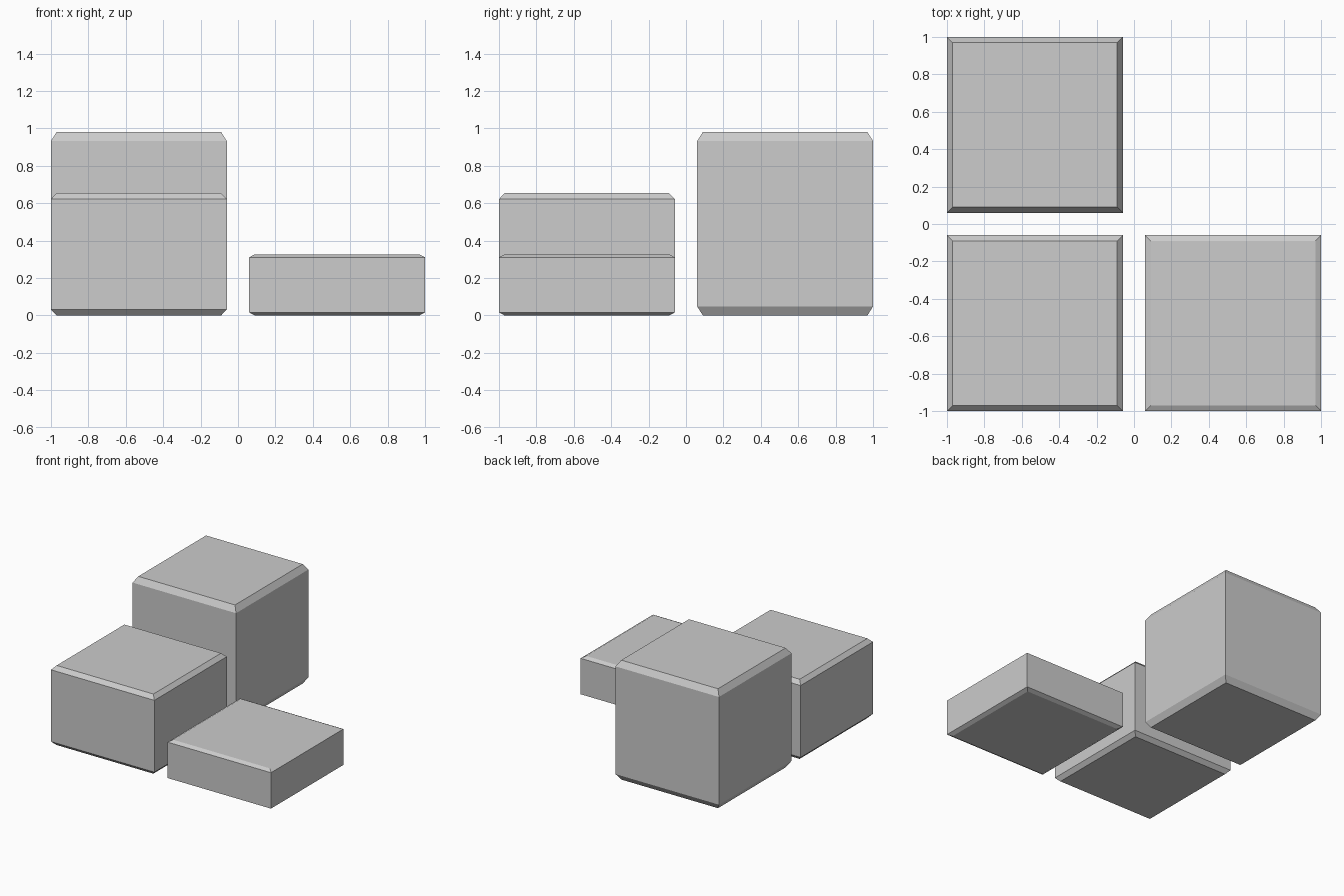
import bpy
import bmesh

cube = bpy.data.objects.get("Cube")
if cube:
    bpy.data.objects.remove(cube, do_unlink=True)

grey = bpy.data.materials.new("light_grey")
grey.use_nodes = True
grey.diffuse_color = (0.604, 0.604, 0.604, 1)
grey.node_tree.nodes["Principled BSDF"].inputs["Base Color"].default_value = grey.diffuse_color

SIDE = 0.94     # width of every block
CENTRE = 0.53   # distance of block centres from the axes
STEP = 0.327    # height of the lowest block
INSET = 0.043   # sideways width of the bevel


def make_block(name, x, y, steps):
    """Square block with bevelled top and bottom rims and sharp vertical edges."""
    bm = bmesh.new()
    bmesh.ops.create_cube(bm, size=1)
    height = STEP * steps
    bmesh.ops.scale(bm, vec=(SIDE, SIDE, height), verts=bm.verts)
    bmesh.ops.translate(bm, vec=(0, 0, height / 2), verts=bm.verts)
    # Inset the caps, then push them outwards to form the slanted rims
    caps = [f for f in bm.faces if abs(f.normal.z) > 0.5]
    bmesh.ops.inset_individual(bm, faces=caps, thickness=INSET)
    rim = 0.016 * steps
    for v in bm.verts:
        on_cap = abs(v.co.x) < SIDE / 2 - INSET / 2
        if not on_cap:
            v.co.z = rim if v.co.z < height / 2 else height - rim
    bmesh.ops.recalc_face_normals(bm, faces=bm.faces)
    mesh = bpy.data.meshes.new(name)
    bm.to_mesh(mesh)
    bm.free()
    mesh.materials.append(grey)
    block = bpy.data.objects.new(name, mesh)
    block.location = (x, y, 0)
    bpy.context.collection.objects.link(block)


# Three blocks rising like stairs around a corner
make_block("low_block", CENTRE, -CENTRE, 1)
make_block("middle_block", -CENTRE, -CENTRE, 2)
make_block("tall_block", -CENTRE, CENTRE, 3)
